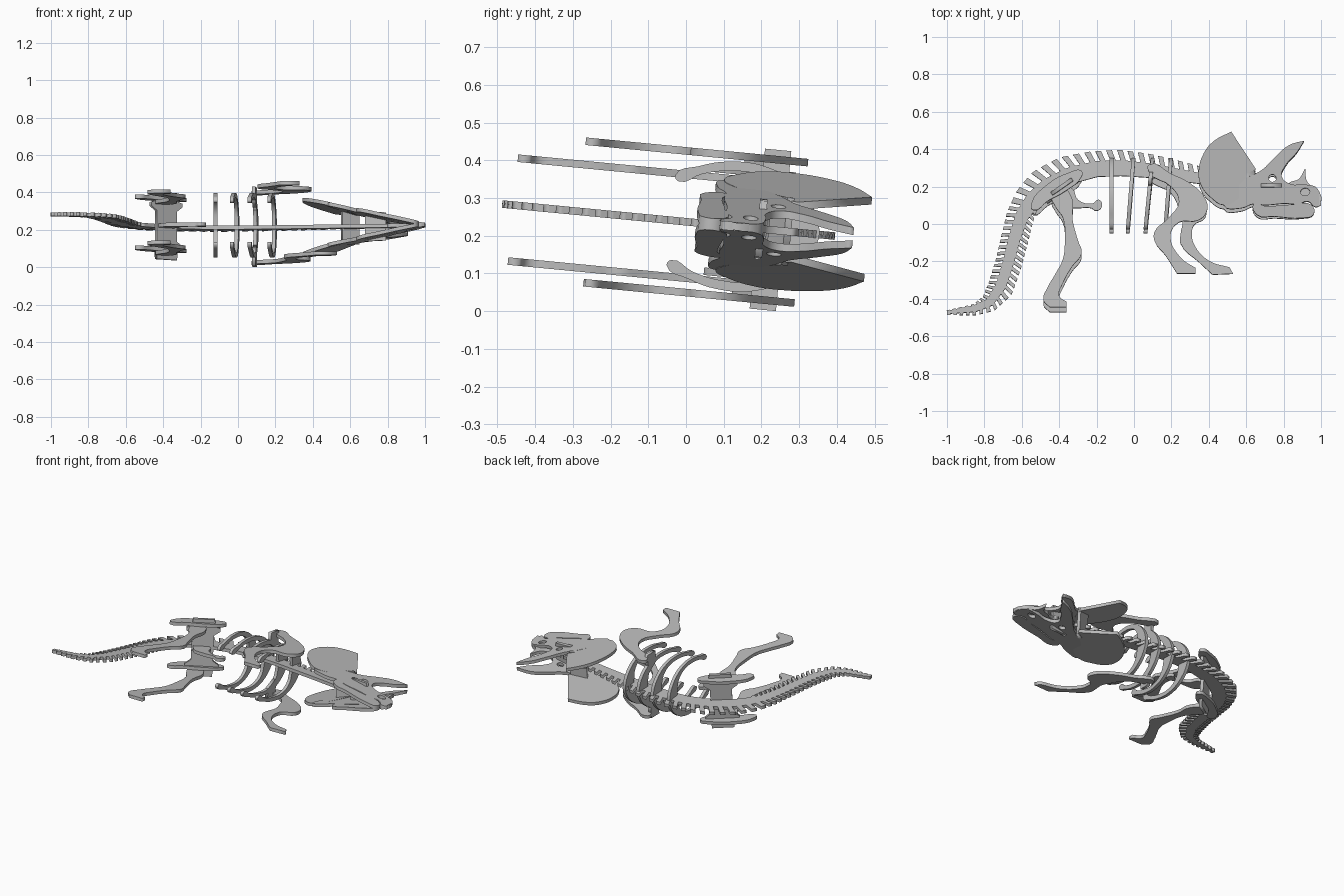
import bpy
import bmesh
import math
from mathutils import Matrix, Vector

cube = bpy.data.objects.get("Cube")
if cube:
    bpy.data.objects.remove(cube, do_unlink=True)

# One grey board material for every piece
board = bpy.data.materials.new("grey board")
board.use_nodes = True
GREY = (0.5, 0.5, 0.5, 1)
board.diffuse_color = GREY
board.node_tree.nodes["Principled BSDF"].inputs["Base Color"].default_value = GREY

# The whole skeleton lies on its side with a slight roll
POSE = Matrix.Translation((0, 0, 0.237)) @ Matrix.Rotation(math.radians(-5.5), 4, 'X')
THICK = 0.02


def add_spline(curve, points, smooth, corners=()):
    """Closed outline, points given in hundredths of a unit."""
    spline = curve.splines.new('BEZIER' if smooth else 'POLY')
    store = spline.bezier_points if smooth else spline.points
    store.add(len(points) - 1)
    for i, (x, y) in enumerate(points):
        if smooth:
            store[i].co = (x / 100, y / 100, 0)
            kind = 'VECTOR' if i in corners else 'AUTO'
            store[i].handle_left_type = store[i].handle_right_type = kind
        else:
            store[i].co = (x / 100, y / 100, 0, 1)
    spline.use_cyclic_u = True


def plate(name, points, place=Matrix(), smooth=True, corners=(), holes=()):
    """Cut a flat board piece from an outline and put it in place."""
    curve = bpy.data.curves.new(name + "_outline", 'CURVE')
    curve.dimensions = '2D'
    curve.fill_mode = 'BOTH'
    curve.extrude = THICK / 2
    curve.resolution_u = 4
    add_spline(curve, points, smooth, corners)
    for hole in holes:
        add_spline(curve, hole, True)
    helper = bpy.data.objects.new(name + "_helper", curve)
    bpy.context.collection.objects.link(helper)
    deps = bpy.context.evaluated_depsgraph_get()
    mesh = bpy.data.meshes.new_from_object(helper.evaluated_get(deps))
    bpy.data.objects.remove(helper, do_unlink=True)
    bpy.data.curves.remove(curve)

    mesh.name = name
    mesh.transform(POSE @ place)
    bm = bmesh.new()
    bm.from_mesh(mesh)
    bmesh.ops.remove_doubles(bm, verts=bm.verts, dist=0.0002)
    bmesh.ops.recalc_face_normals(bm, faces=bm.faces)
    bm.to_mesh(mesh)
    bm.free()
    mesh.materials.clear()
    mesh.materials.append(board)
    bpy.context.collection.objects.link(bpy.data.objects.new(name, mesh))


def side(offset):
    return Matrix.Translation((0, 0, offset))


def crosswise(x, slant=0):
    """Outline (y, z) standing across the body at x."""
    return Matrix(((slant, 0, 1, x), (1, 0, 0, 0), (0, 1, 0, 0), (0, 0, 0, 1)))


def panel(x, y, degrees):
    """Outline (along, z) on a plane turned about the sideways axis."""
    c, s = math.cos(math.radians(degrees)), math.sin(math.radians(degrees))
    return Matrix(((c, 0, s, x), (s, 0, -c, y), (0, 1, 0, 0), (0, 0, 0, 1)))


def wedge(sign, slope=0.215, tip=0.99):
    """Head sides spread backwards from the snout."""
    k = slope * sign
    return Matrix(((1, 0, 0, 0), (0, 1, 0, 0), (-k, 0, 1, k * tip), (0, 0, 0, 1)))


def mirrored(half):
    return half + [(a, -b) for a, b in reversed(half)]


# Backbone: x, y, half width, upper tooth, lower tooth, from tail to neck
BACK = [(-100, -47.5, .8, .2, .5), (-85, -45.5, 1.8, .6, 1.5), (-77, -42, 2.2, 2.2, 2.5),
        (-71, -33, 2.8, 3.5, 4), (-67, -20, 3, 3.5, 4), (-64, -8, 3.2, 3.5, 4),
        (-60, 4, 3.6, 4, 3), (-54, 13, 4.2, 5, 0), (-46, 20, 4.5, 6, 0),
        (-34, 26, 4.5, 6, 0), (-20, 29.5, 4.2, 5, 0), (-6, 30, 4.2, 5, 0),
        (10, 28.5, 3.8, 4.5, 0), (25, 26, 3.2, 4, 0), (38, 24, 2.8, 3, 0),
        (70, 19, 2.5, 1, 0), (88, 17, 2, 0, 0)]
rows = [Vector(r) for r in BACK]
stops = [0]
for a, b in zip(rows, rows[1:]):
    stops.append(stops[-1] + (b - a).xy.length)


def along(s):
    i = max(j for j in range(len(rows) - 1) if stops[j] <= s)
    f = (s - stops[i]) / (stops[i + 1] - stops[i])
    before, after = rows[max(i - 1, 0)], rows[min(i + 2, len(rows) - 1)]
    t0 = (rows[i + 1] - before).xy.normalized()
    t1 = (after - rows[i]).xy.normalized()
    return rows[i].lerp(rows[i + 1], f), t0.lerp(t1, f).normalized()


# Teeth are fine on the tail and broad on the back
upper, lower = [], []
start = 0
while start < stops[-1] - 5:
    pitch = 3.4 if start < 75 else 5.2
    for part, tall in ((0, False), (0, True), (.52, True), (.52, False)):
        row, t = along(start + part * pitch)
        up = Vector((-t.y, t.x))
        for chain, sign, tooth in ((upper, 1, row[3]), (lower, -1, row[4])):
            p = row.xy + up * sign * row[2]
            if tall:
                p += up * sign * tooth * 1.1 - t * tooth * .4
            chain.append(tuple(p))
    start += pitch
plate("backbone", upper + lower[::-1], smooth=False)

# Hip bones: a middle piece, and a cross plate with tabs through the side pieces
plate("pubis", [(-42, 20), (-33, 19), (-30, 13), (-22, 11), (-19, 13), (-17, 10),
                (-20, 7), (-23, 8.5), (-31, 8.5), (-39, 10)])
HIP = [(6.5, 18), (7, 13.5), (10, 12.5), (10, 10.5), (6.5, 8)]
hip_right = mirrored(HIP)
plate("hip_plate", hip_right + [(-a, -b) for a, b in hip_right],
      panel(-.385, .185, 35), smooth=False)

HIND_LEG = [(-44, 14), (-38, 18), (-33, 12), (-33, 2), (-30, -10), (-28, -17), (-33, -24),
            (-38, -33), (-40, -40), (-36, -43), (-36, -46), (-45, -46), (-48.5, -42),
            (-46, -35), (-42, -28), (-38, -20), (-37, -10), (-38, 2), (-42, 8)]
ILIUM = [(-55, 9), (-46, 20), (-35, 26), (-28, 27), (-28, 24), (-37, 16), (-46, 11), (-54, 6)]

# Front legs share a shoulder blade and differ in the stride
BLADE = [(24, 10), (20, 18), (8, 26), (8, 30), (20, 25), (30, 20), (38, 12)]
STRIDE = {
    "left": [(39, 5), (34, 0), (24, -1), (19.5, -8), (25, -20), (33, -25.5), (33, -28.5),
             (23, -28.5), (17, -19), (11, -11), (11, -6), (18, 1)],
    "right": [(38, 5), (32, 1), (31, -4), (32, -9), (40, -18), (51, -21.5), (53, -25),
              (42, -25.5), (35, -19), (25, -9), (25, -3), (26, 3)],
}

# Head pieces
FRILL = [(34.5, 26), (37.5, 37), (43, 43.5), (52, 48.5), (65, 29), (62, 21), (55, 12),
         (48, 9), (41, 13), (36, 19)]
SKULL = [(48, 9), (55, 19), (62, 25), (68, 28), (76, 36), (83, 42), (91, 44.5), (87, 38),
         (81, 31), (79, 25), (84, 21), (91, 21), (98, 19), (100, 10), (97, 9), (93, 12),
         (88, 10.5), (80, 10.5), (70, 9.5), (64, 10), (57, 7.5)]
SKULL_HOLES = [[(72, 24), (74, 26), (76, 24), (74, 22)], [(89, 17), (92, 19), (94, 17), (91, 15)]]
JAW = [(64, 10), (70, 9), (84, 10), (95, 10), (96, 5), (90, 3), (75, 3.5), (66, 4)]

for label, sign in (("left", 1), ("right", -1)):
    plate(label + "_hind_leg", HIND_LEG, side(sign * .137 - .012), corners=(9, 10, 11))
    plate(label + "_ilium", ILIUM, side(sign * .137 + .011))
    plate(label + "_front_leg", BLADE + STRIDE[label], side(sign * .187), corners=(12, 13, 14))
    plate(label + "_frill", FRILL, wedge(sign, .25, .93), corners=(3, 4))
    plate(label + "_skull_side", SKULL, wedge(sign), corners=(6, 13), holes=SKULL_HOLES)
    plate(label + "_jaw", JAW, wedge(sign))
    # Tab that pins the shoulder blade to the third rib
    plate(label + "_shoulder_tab", [(a, sign * b) for a, b in
                                    ((19, 14), (26, 9), (26, 21.3), (19, 21.3))],
          crosswise(.065, .1), smooth=False)

plate("nose_horn", [(80, 15), (83, 22), (88, 24), (91.5, 30), (93, 22), (98, 19),
                    (99, 11), (92, 15)], corners=(3,))
plate("head_cross_plate", mirrored([(-6, 8), (5, 7.5), (5, 3)]), panel(.74, .2, 0), smooth=False)
plate("frill_bar", mirrored([(-5, 9.5), (5, 9)]), panel(.6, .25, 25), smooth=False)

# Ribs hooped across the backbone
RIB = [(35, 3), (29, 12), (20, 16.5), (10, 17), (2, 15), (-4, 12), (-3, 10.5),
       (3, 13), (10, 14.5), (19, 14), (25, 10), (27, 4)]
for i, (x, slant) in enumerate(((-.12, 0), (-.03, .08), (.065, .1), (.17, .08))):
    plate("rib_%d" % (i + 1), mirrored(RIB), crosswise(x, slant))
